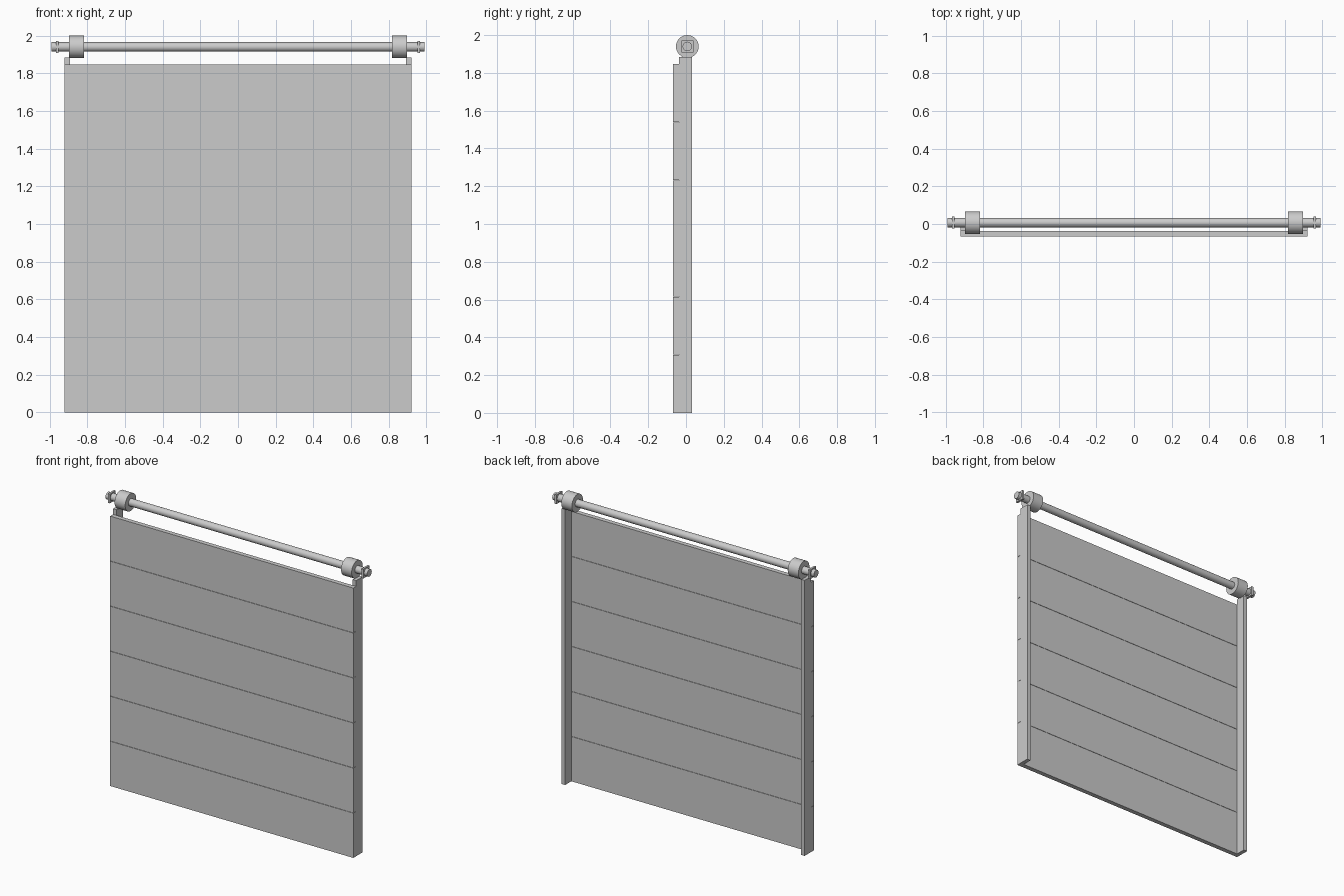
import bpy
import math

cube = bpy.data.objects.get("Cube")
if cube:
    bpy.data.objects.remove(cube, do_unlink=True)

# One plain grey metal for everything
metal = bpy.data.materials.new("light_grey_metal")
metal.use_nodes = True
GREY = (0.6, 0.6, 0.6, 1.0)
metal.diffuse_color = GREY
metal.node_tree.nodes["Principled BSDF"].inputs["Base Color"].default_value = GREY


def box(name, low, high):
    """Box between two opposite corners."""
    centre = [(a + b) / 2 for a, b in zip(low, high)]
    bpy.ops.mesh.primitive_cube_add(size=1, location=centre)
    obj = bpy.context.object
    obj.name = name
    obj.scale = [b - a for a, b in zip(low, high)]
    bpy.ops.object.transform_apply(location=False, rotation=False, scale=True)
    obj.data.materials.append(metal)
    return obj


def rod(name, x0, x1, radius, sides=32):
    """Cylinder lying along x on the shaft axis."""
    bpy.ops.mesh.primitive_cylinder_add(
        vertices=sides, radius=radius, depth=x1 - x0,
        location=((x0 + x1) / 2, AXIS_Y, AXIS_Z), rotation=(0, math.pi / 2, 0))
    obj = bpy.context.object
    obj.name = name
    bpy.ops.object.shade_smooth_by_angle(angle=math.radians(30))
    obj.data.materials.append(metal)
    return obj


HALF_WIDTH = 0.92
FRONT, MIDDLE, BACK = -0.0675, -0.036, 0.031
AXIS_Y, AXIS_Z = 0.007, 1.94
PANELS, PITCH, GAP = 6, 0.308, 0.002

# Stacked door panels with narrow seams
for i in range(PANELS):
    box(f"door_panel_{i + 1}",
        (-HALF_WIDTH, FRONT, i * PITCH),
        (HALF_WIDTH, MIDDLE, (i + 1) * PITCH - GAP))

# Long shaft above the door
rod("shaft", -0.99, 0.99, 0.025)

for side, s in (("left", 1), ("right", -1)):
    def span(a, b):
        return sorted((s * a, s * b))

    # Upright track behind the panel edge, in two joined strips
    x0, x1 = span(0.893, HALF_WIDTH)
    seam = (MIDDLE + BACK) / 2
    box(f"{side}_track_front", (x0, MIDDLE, 0), (x1, seam, 1.885))
    box(f"{side}_track_back", (x0, seam, 0), (x1, BACK, 1.885))

    # Cable drum
    rod(f"{side}_cable_drum", *span(0.817, 0.897), 0.06)

    # Thin square bearing plate near the shaft end
    x0, x1 = span(0.953, 0.967)
    r = 0.032
    box(f"{side}_bearing_plate", (x0, AXIS_Y - r, AXIS_Z - r), (x1, AXIS_Y + r, AXIS_Z + r))
